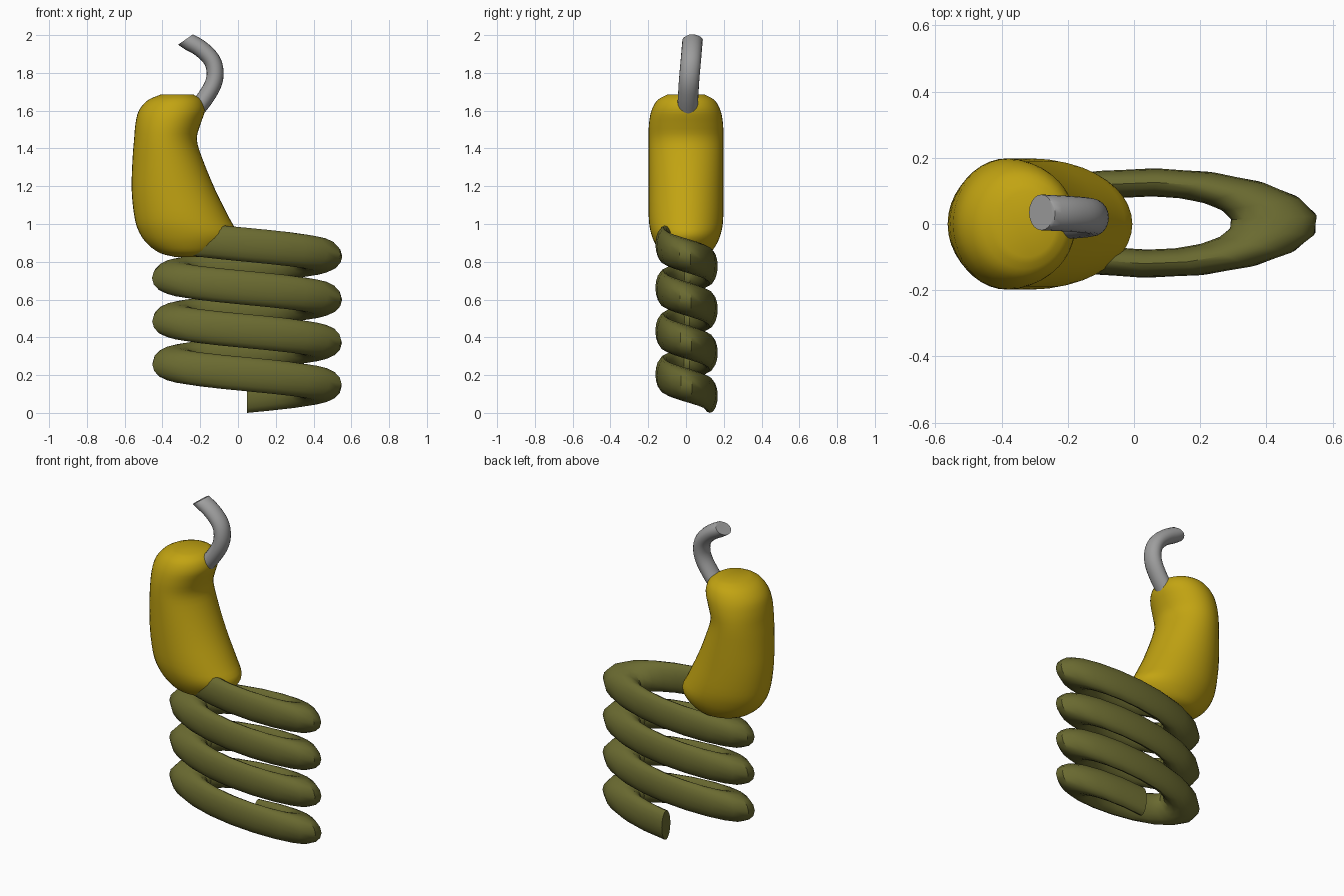
import bpy, bmesh, math
from mathutils import Vector

if "Cube" in bpy.data.objects:
    bpy.data.objects.remove(bpy.data.objects["Cube"])


def material(name, color):
    m = bpy.data.materials.new(name)
    m.diffuse_color = (*color, 1)
    m.use_nodes = True
    m.node_tree.nodes["Principled BSDF"].inputs["Base Color"].default_value = m.diffuse_color
    return m


def loft(name, rings, mat, angle=40):
    """Skin a list of closed rings and cap both ends."""
    bm = bmesh.new()
    loops = [[bm.verts.new(p) for p in ring] for ring in rings]
    n = len(loops[0])
    for a, b in zip(loops, loops[1:]):
        for i in range(n):
            j = (i + 1) % n
            bm.faces.new((a[i], a[j], b[j], b[i]))
    bm.faces.new(loops[0])
    bm.faces.new(loops[-1])
    bmesh.ops.recalc_face_normals(bm, faces=bm.faces)
    me = bpy.data.meshes.new(name)
    bm.to_mesh(me)
    bm.free()
    ob = bpy.data.objects.new(name, me)
    bpy.context.collection.objects.link(ob)
    me.materials.append(mat)
    bpy.ops.object.select_all(action='DESELECT')
    ob.select_set(True)
    bpy.context.view_layer.objects.active = ob
    bpy.ops.object.shade_smooth_by_angle(angle=math.radians(angle))
    return ob


def smooth_path(points, steps):
    """Catmull-Rom interpolation through tuples of any length."""
    pts = [Vector(p) for p in points]
    pts = [2 * pts[0] - pts[1]] + pts + [2 * pts[-1] - pts[-2]]
    out = []
    for k in range(1, len(pts) - 2):
        p0, p1, p2, p3 = pts[k - 1:k + 3]
        for s in range(steps):
            t = s / steps
            out.append(0.5 * (2 * p1 + (p2 - p0) * t
                              + (2 * p0 - 5 * p1 + 4 * p2 - p3) * t ** 2
                              + (3 * p1 - p0 - 3 * p2 + p3) * t ** 3))
    return out + [pts[-2]]


def turn(n):
    return [2 * math.pi * i / n for i in range(n)]


olive = material("olive", (0.144, 0.144, 0.030))
yellow = material("mustard yellow", (0.54, 0.37, 0.006))
grey = material("grey", (0.34, 0.34, 0.34))

# Coil: flattened helix, starting at the back and ending inside the body
SEG, TURNS, PITCH = 18, 3.62, 0.2285
steps = round(SEG * TURNS)
rings = []
for k in range(steps + 1):
    t = TURNS * k / steps
    a = math.pi / 2 - 2 * math.pi * t
    ring = []
    for b in turn(16):
        r = 0.378 + 0.13 * math.cos(b)
        ring.append((0.048 + r * math.cos(a), 0.003 + 0.325 * r * math.sin(a),
                     0.09 + PITCH * t + 0.09 * math.sin(b)))
    rings.append(ring)
loft("coil_spring", rings, olive)

# Body: stacked ellipses given as height, left x, right x, half depth
profile = [
    (0.825, -0.33, -0.18, 0.07), (0.845, -0.41, -0.10, 0.125),
    (0.89, -0.475, -0.035, 0.16), (0.95, -0.52, -0.005, 0.185),
    (1.03, -0.547, -0.045, 0.197), (1.18, -0.563, -0.12, 0.198),
    (1.35, -0.558, -0.19, 0.198), (1.45, -0.55, -0.218, 0.198),
    (1.53, -0.543, -0.198, 0.196), (1.60, -0.525, -0.176, 0.183),
    (1.655, -0.478, -0.192, 0.152), (1.685, -0.41, -0.235, 0.10),
]
rings = []
for z, x0, x1, d in smooth_path(profile, 3):
    rings.append([((x0 + x1) / 2 + (x1 - x0) / 2 * math.cos(a),
                   d * math.sin(a), z) for a in turn(40)])
loft("body", rings, yellow)

# Hook: bent round bar rising from the top of the body
path = smooth_path([
    (-0.225, 0.008, 1.60), (-0.172, 0.011, 1.67), (-0.132, 0.015, 1.74),
    (-0.121, 0.020, 1.805), (-0.140, 0.026, 1.87), (-0.200, 0.031, 1.93),
    (-0.280, 0.035, 1.975)], 4)
rings = []
for k, p in enumerate(path):
    tan = path[min(k + 1, len(path) - 1)] - path[max(k - 1, 0)]
    if k == len(path) - 1:
        tan = Vector((-0.57, 0, 0.82))  # slanted end cut
    side = Vector((tan.z, 0, -tan.x)).normalized()
    rings.append([p + side * 0.045 * math.cos(a) + Vector((0, 0.054 * math.sin(a), 0))
                  for a in turn(20)])
loft("hook", rings, grey)
